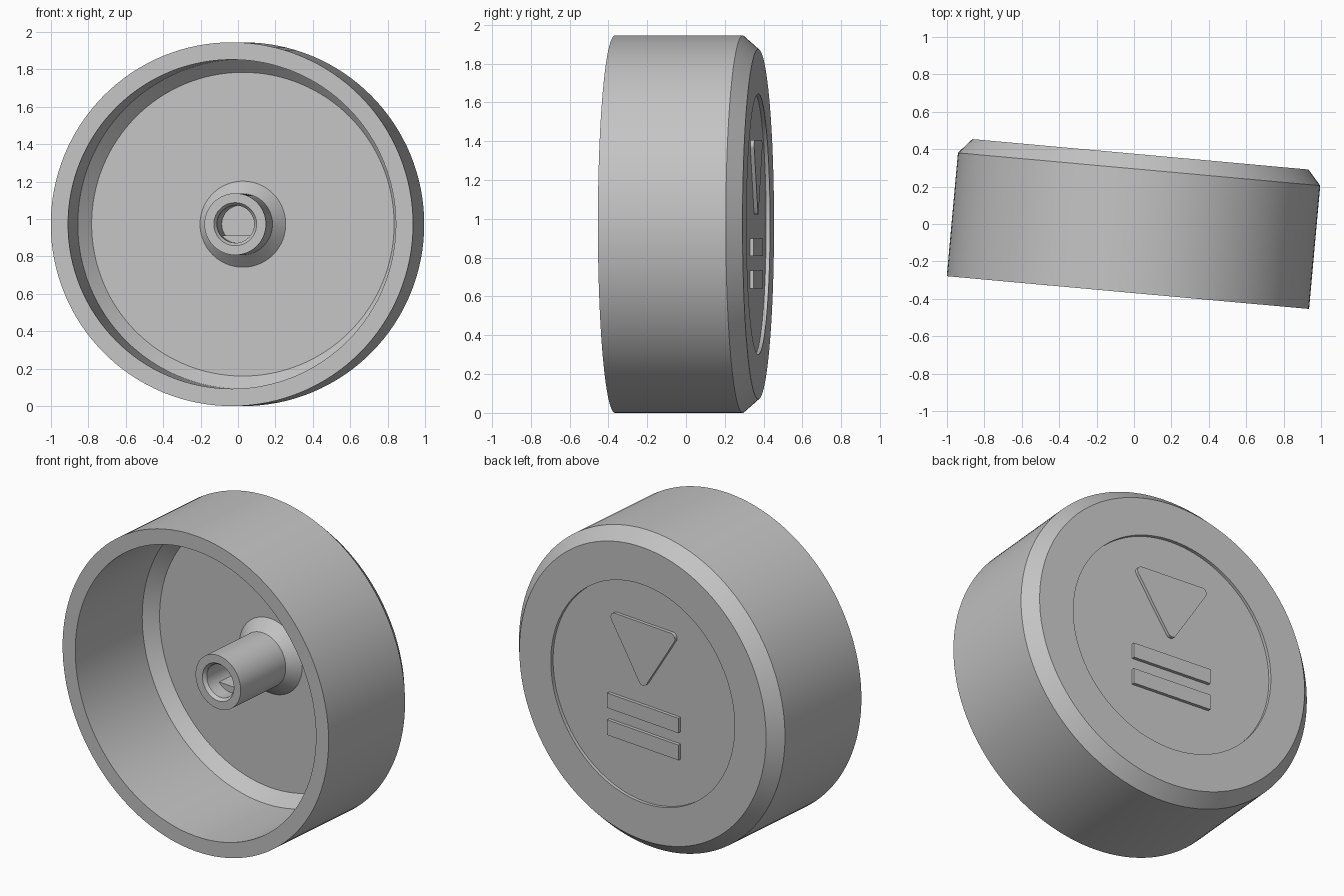
import bpy, bmesh, math
from mathutils import Matrix

if "Cube" in bpy.data.objects:
    bpy.data.objects.remove(bpy.data.objects["Cube"])

SEGMENTS = 128
CENTRE_Z = 0.9725
# Local frame: y runs along the axis from the open rim (0) to the closed face
PLACE = Matrix.Translation((-0.0325, -0.3665, CENTRE_Z)) @ Matrix.Rotation(math.radians(-5.17), 4, 'Z')

grey = bpy.data.materials.new("plain_grey")
grey.diffuse_color = (0.55, 0.55, 0.55, 1)
grey.use_nodes = True
grey.node_tree.nodes["Principled BSDF"].inputs["Base Color"].default_value = grey.diffuse_color


def finish(name, bm):
    bmesh.ops.recalc_face_normals(bm, faces=bm.faces)
    bm.transform(PLACE)
    mesh = bpy.data.meshes.new(name)
    bm.to_mesh(mesh)
    bm.free()
    mesh.materials.append(grey)
    obj = bpy.data.objects.new(name, mesh)
    bpy.context.collection.objects.link(obj)
    bpy.ops.object.select_all(action='DESELECT')
    obj.select_set(True)
    bpy.context.view_layer.objects.active = obj
    bpy.ops.object.shade_smooth_by_angle(angle=math.radians(30))
    return obj


def lathe(name, profile):
    """Revolve (radius, depth) points about the y axis; the ends are capped."""
    bm = bmesh.new()
    rings = []
    for r, d in profile:
        rings.append([bm.verts.new((r * math.cos(a), d, r * math.sin(a)))
                      for a in (2 * math.pi * i / SEGMENTS for i in range(SEGMENTS))])
    for a, b in zip(rings, rings[1:]):
        for i in range(SEGMENTS):
            j = (i + 1) % SEGMENTS
            bm.faces.new((a[i], a[j], b[j], b[i]))
    bm.faces.new(rings[0])
    bm.faces.new(rings[-1])
    return finish(name, bm)


def prism(name, outline, d0, d1):
    """Extrude an (x, z) outline between two depths."""
    bm = bmesh.new()
    face = bm.faces.new([bm.verts.new((x, d0, z)) for x, z in outline])
    ext = bmesh.ops.extrude_face_region(bm, geom=[face])
    for v in ext["geom"]:
        if isinstance(v, bmesh.types.BMVert):
            v.co.y = d1
    return finish(name, bm)


def arc(cx, cz, r, start, end, n):
    return [(cx + r * math.cos(t), cz + r * math.sin(t))
            for t in (math.radians(start + (end - start) * i / n) for i in range(n + 1))]


# Cup body with recessed face, chamfers, hollow inside, flared post and bore
lathe("knob_body", [
    (0.672, 0.722), (0.672, 0.742), (0.902, 0.742), (0.9725, 0.662),
    (0.9725, 0.0), (0.88, 0.0), (0.88, 0.58), (0.812, 0.65),
    (0.23, 0.65), (0.165, 0.585), (0.165, 0.195), (0.115, 0.195),
    (0.1, 0.215), (0.1, 0.5)])

# Flat in the bore that makes the shaft hole D-shaped
half = math.degrees(math.acos(0.6))
prism("shaft_flat", arc(0, 0, 0.1, 270 - half, 270 + half, 24), 0.3, 0.5)

# Raised marks on the recessed face: rounded triangle and two bars
tri = (arc(0.205, 0.405, 0.03, -30, 90, 8)
       + arc(-0.205, 0.405, 0.03, 90, 210, 8)
       + arc(0, 0.08, 0.03, 210, 330, 8))
prism("raised_triangle", tri, 0.715, 0.742)
for name, z0, z1 in (("upper_bar", -0.165, -0.073), ("lower_bar", -0.332, -0.238)):
    prism(name, [(-0.26, z0), (0.26, z0), (0.26, z1), (-0.26, z1)], 0.715, 0.742)
